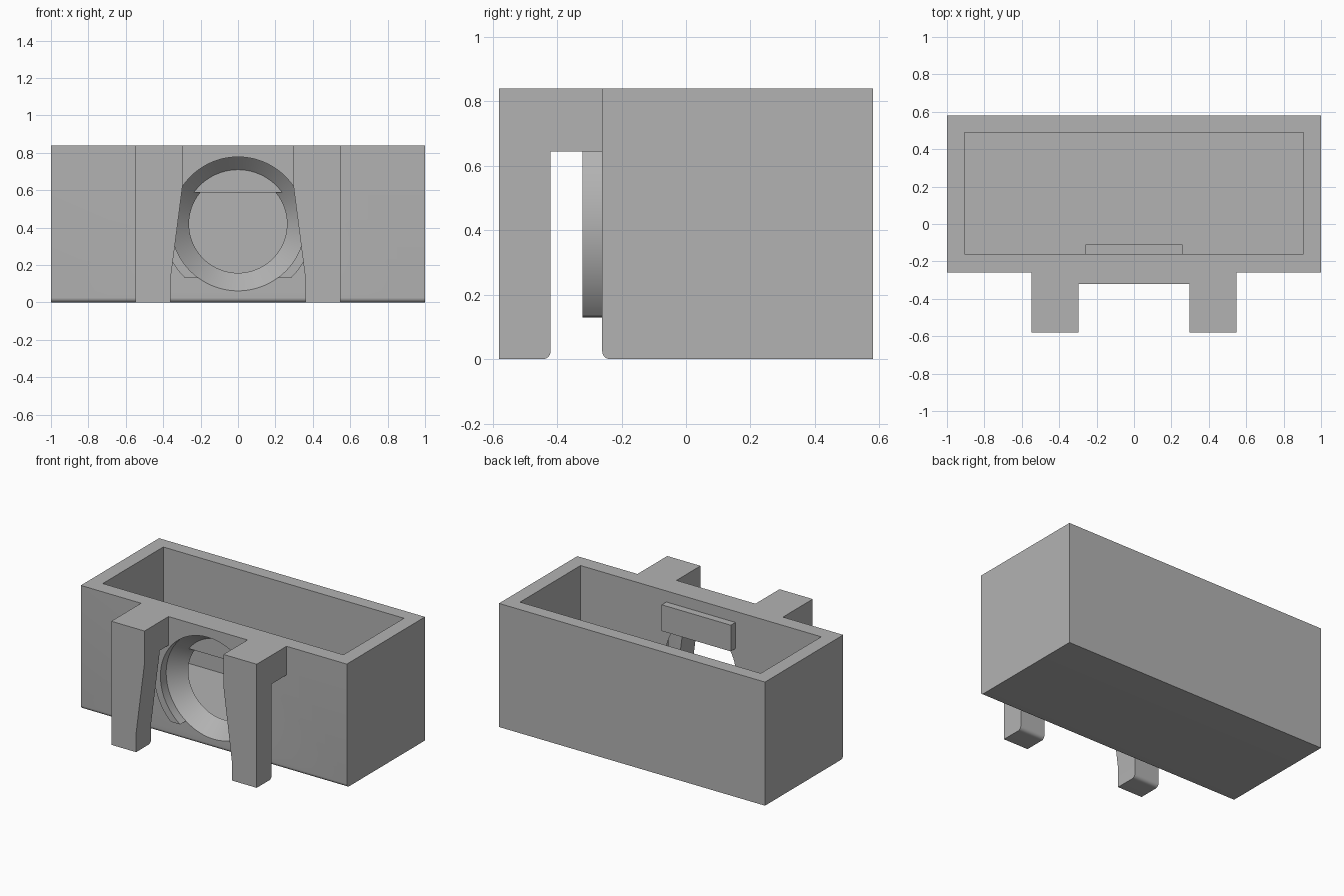
import bpy, bmesh, math

cube = bpy.data.objects.get("Cube")
if cube:
    bpy.data.objects.remove(cube, do_unlink=True)

grey = bpy.data.materials.new("mid grey")
grey.use_nodes = True
grey.diffuse_color = (0.45, 0.45, 0.45, 1)
grey.node_tree.nodes["Principled BSDF"].inputs["Base Color"].default_value = (0.45, 0.45, 0.45, 1)


def finish(name, bm):
    bmesh.ops.recalc_face_normals(bm, faces=bm.faces)
    mesh = bpy.data.meshes.new(name)
    bm.to_mesh(mesh)
    bm.free()
    mesh.materials.append(grey)
    obj = bpy.data.objects.new(name, mesh)
    bpy.context.collection.objects.link(obj)
    return obj


def loft(name, rings):
    """Closed solid through matching rings of points."""
    bm = bmesh.new()
    loops = [[bm.verts.new(p) for p in ring] for ring in rings]
    n = len(loops[0])
    for a, b in zip(loops, loops[1:]):
        for i in range(n):
            j = (i + 1) % n
            bm.faces.new((a[i], a[j], b[j], b[i]))
    bm.faces.new(loops[0])
    bm.faces.new(loops[-1])
    return finish(name, bm)


def box(name, x0, x1, y0, y1, z0, z1):
    corners = [(x0, y0), (x1, y0), (x1, y1), (x0, y1)]
    return loft(name, [[(x, y, z) for x, y in corners] for z in (z0, z1)])


def side_profile(name, points, x0, x1):
    return loft(name, [[(x, y, z) for y, z in points] for x in (x0, x1)])


def front_profile(name, points, y0, y1):
    return loft(name, [[(x, y, z) for x, z in points] for y in (y0, y1)])


def corner(cy, cz, r, start, end, steps=8):
    angles = [math.radians(start + (end - start) * i / steps) for i in range(steps + 1)]
    return [(cy + r * math.cos(a), cz + r * math.sin(a)) for a in angles]


def combine(target, other, operation):
    mod = target.modifiers.new(operation.lower(), "BOOLEAN")
    mod.operation, mod.solver, mod.object = operation, "EXACT", other
    bpy.context.view_layer.objects.active = target
    bpy.ops.object.modifier_apply(modifier=mod.name)
    bpy.data.objects.remove(other, do_unlink=True)


HEIGHT, FRONT, BACK = 0.84, -0.26, 0.58
HOLE_Z, SEGMENTS = 0.42, 96
turn = [2 * math.pi * i / SEGMENTS for i in range(SEGMENTS)]

# Box with a rounded lower front edge
tray = side_profile("tray", corner(FRONT + 0.025, 0.025, 0.025, 180, 270)
                    + [(BACK, 0), (BACK, HEIGHT), (FRONT, HEIGHT)], -1, 1)

# Bridge and round pad on the front wall
combine(tray, box("bridge", -0.4, 0.4, -0.322, -0.2, 0.645, HEIGHT), "UNION")
pad_outline = [(0.405 * math.cos(a), min(0.7, max(0.13, HOLE_Z + 0.405 * math.sin(a)))) for a in turn]
combine(tray, front_profile("pad", pad_outline, -0.322, -0.2), "UNION")

# Pair of hanging hooks with a slanted inner edge
for side in (-1, 1):
    hook = side_profile("hook", [(-0.2, HEIGHT), (-0.58, HEIGHT), (-0.58, 0)]
                        + corner(-0.445, 0.025, 0.025, 270, 360)
                        + [(-0.42, 0.645), (-0.2, 0.645)], side * 0.297, side * 0.547)
    slant = [(0.2, -0.1), (0.36, -0.1), (0.36, 0.13), (0.297, 0.62), (0.2, 0.62)]
    combine(hook, front_profile("slant_cutter", [(side * x, z) for x, z in slant], -0.7, -0.35), "DIFFERENCE")
    combine(tray, hook, "UNION")

# Open cavity and countersunk round hole
combine(tray, box("cavity_cutter", -0.905, 0.905, -0.16, 0.49, 0.1, 1), "DIFFERENCE")
stations = [(-0.38, 0.358), (FRONT, 0.358), (-0.16, 0.262), (-0.1, 0.262)]
combine(tray, loft("hole_cutter", [[(r * math.cos(a), y, HOLE_Z + r * math.sin(a)) for a in turn]
                                   for y, r in stations]), "DIFFERENCE")

# Stop tab behind the top of the hole
combine(tray, box("stop_tab", -0.26, 0.26, -0.189, -0.11, 0.587, 0.765), "UNION")

# Smooth the curves, keep the edges sharp
bpy.ops.object.select_all(action="DESELECT")
tray.select_set(True)
bpy.context.view_layer.objects.active = tray
bpy.ops.object.shade_smooth_by_angle(angle=math.radians(25))
